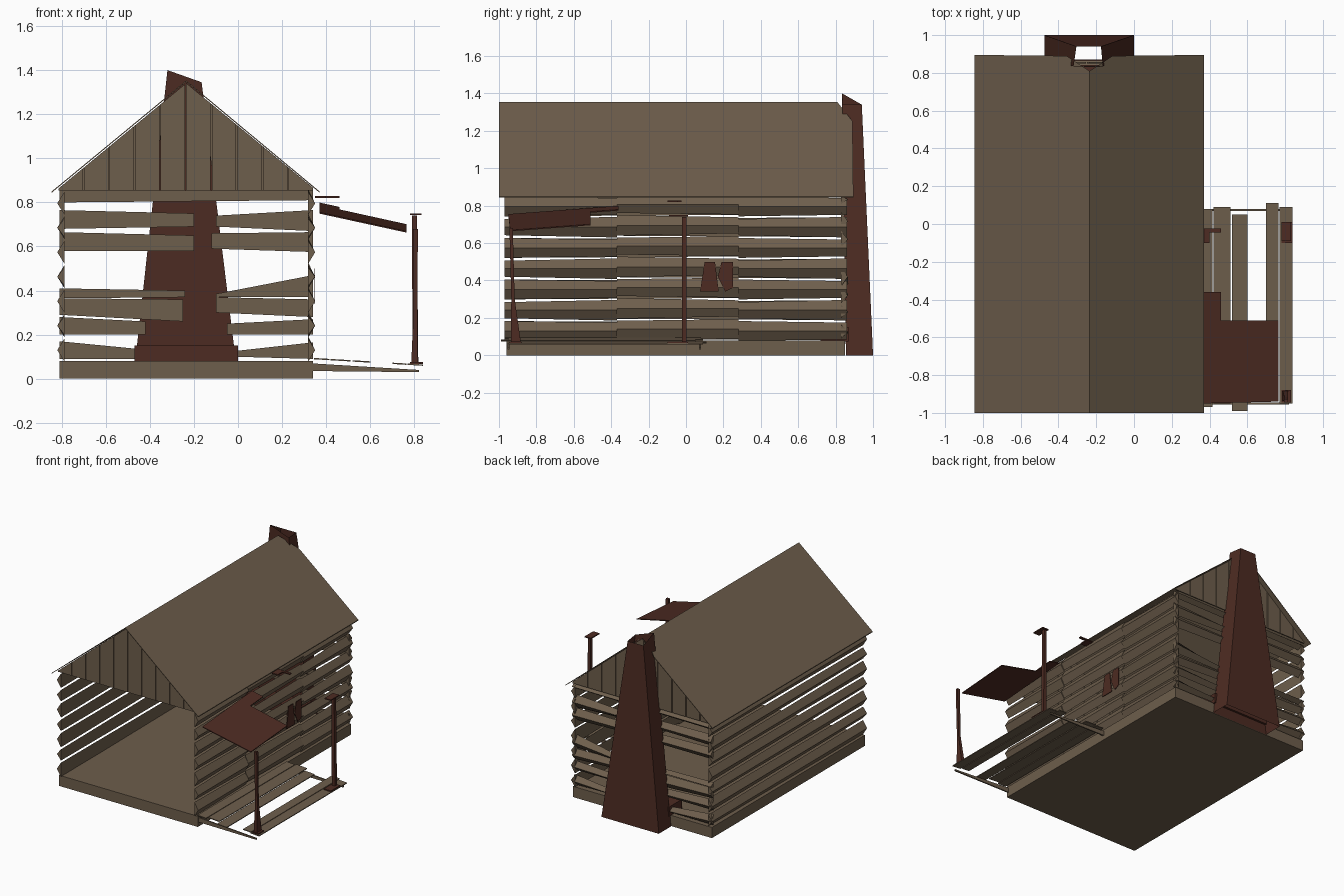
import bpy, bmesh
from mathutils import Vector

if "Cube" in bpy.data.objects:
    bpy.data.objects.remove(bpy.data.objects["Cube"])


def material(name, rgb):
    m = bpy.data.materials.new(name)
    m.diffuse_color = (*rgb, 1)
    m.use_nodes = True
    m.node_tree.nodes["Principled BSDF"].inputs["Base Color"].default_value = m.diffuse_color
    return m


WOOD = material("weathered wood", (0.155, 0.112, 0.072))
RED = material("dark red brown", (0.074, 0.024, 0.016))


def loft(bm, rings, caps=True):
    """Join matching rings into a solid, closed at the ends if caps is set."""
    vs = [[bm.verts.new(p) for p in r] for r in rings]
    if caps:
        bm.faces.new(vs[0][::-1])
        bm.faces.new(vs[-1])
    for a, b in zip(vs, vs[1:]):
        for i in range(len(a)):
            j = (i + 1) % len(a)
            bm.faces.new((a[i], a[j], b[j], b[i]))


def extrude(bm, pts, offset):
    """Closed prism from a flat polygon pushed along offset."""
    loft(bm, [pts, [Vector(p) + Vector(offset) for p in pts]])


def box(bm, x0, x1, y0, y1, z0, z1):
    extrude(bm, [(x0, y0, z0), (x1, y0, z0), (x1, y1, z0), (x0, y1, z0)], (0, 0, z1 - z0))


def ring(x, y, rx, ry, z):
    return [(x - rx, y - ry, z), (x + rx, y - ry, z), (x + rx, y + ry, z), (x - rx, y + ry, z)]


def finish(name, bm, mat):
    bmesh.ops.recalc_face_normals(bm, faces=bm.faces)
    me = bpy.data.meshes.new(name)
    bm.to_mesh(me)
    bm.free()
    me.materials.append(mat)
    ob = bpy.data.objects.new(name, me)
    bpy.context.collection.objects.link(ob)
    return ob


RIDGE_X, RIDGE_Z, EAVE_Z = -0.235, 1.353, 0.85

# Foundation slab
bm = bmesh.new()
box(bm, -0.81, 0.34, -0.96, 0.85, 0, 0.08)
finish("floor_slab", bm, WOOD)

# Side walls: three-sided logs with the ridge facing out, alternately tapered
LOGS = [0.13 + 0.111 * i for i in range(7)]


def side_log(bm, xin, xout, y0, y1, z, h0, h1):
    loft(bm, [[(xin, y, z - h), (xout, y, z), (xin, y, z + h)] for y, h in ((y0, h0), (y1, h1))])


bm = bmesh.new()
for i, z in enumerate(LOGS):
    h = (0.042, 0.053) if i % 2 else (0.053, 0.042)
    side_log(bm, -0.787, -0.82, -0.97, 0.86, z, *h)
finish("left_wall_logs", bm, WOOD)

bm = bmesh.new()
for i, z in enumerate(LOGS):
    h = (0.043, 0.055) if i % 2 else (0.053, 0.045)
    side_log(bm, 0.318, 0.35, -0.97, -0.37, z, *h)
    side_log(bm, 0.318, 0.345, -0.37, 0.28, z + 0.01, *h[::-1])
    side_log(bm, 0.318, 0.35, 0.28, 0.86, z, *h)
finish("right_wall_logs", bm, WOOD)

# Back wall: tapered logs ending at the chimney (x, low, high at each end)
BACK = [(-0.81, .09, .17, -0.45, .09, .135), (-0.81, .20, .28, -0.42, .20, .26),
        (-0.81, .29, .365, -0.25, .26, .36), (-0.81, .365, .41, -0.24, .37, .40),
        (-0.81, .58, .665, -0.20, .58, .65), (-0.81, .68, .765, -0.20, .69, .75),
        (0.34, .09, .165, -0.02, .10, .125), (0.34, .20, .27, -0.05, .20, .25),
        (0.34, .28, .36, -0.10, .30, .37), (0.34, .37, .47, -0.10, .37, .385),
        (0.34, .575, .665, -0.12, .59, .66), (0.34, .67, .765, -0.10, .69, .74),
        (-0.81, .80, .855, 0.34, .81, .855)]
bm = bmesh.new()
for x0, a0, b0, x1, a1, b1 in BACK:
    loft(bm, [[(x, 0.83, a), (x, 0.865, (a + b) / 2), (x, 0.83, b)]
              for x, a, b in ((x0, a0, b0), (x1, a1, b1))])
finish("back_wall_logs", bm, WOOD)


# Gables: upright boards trimmed to the roof slope
def slope(x):
    return RIDGE_Z - 0.012 - abs(x - RIDGE_X) * 0.825


for name, y, shift in (("front_gable", -0.965, 0), ("back_gable", 0.85, -0.015)):
    bm = bmesh.new()
    for i in range(10):
        x0 = -0.815 + 0.116 * i + (shift if i else 0)
        x1 = -0.815 + 0.116 * (i + 1) + (shift if i < 9 else 0) - 0.005
        pts = [(x0, y, 0.855), (x1, y, 0.855), (x1, y, slope(x1))]
        if x0 < RIDGE_X < x1:
            pts.append((RIDGE_X, y, slope(RIDGE_X)))
        pts.append((x0, y, slope(x0)))
        extrude(bm, pts, (0, 0.008, 0))
    finish(name, bm, WOOD)

# Roof slopes, notched at the back of the ridge for the chimney
for name, ex in (("left_roof", -0.845), ("right_roof", 0.37)):
    nx = RIDGE_X + (ex - RIDGE_X) * 0.2
    nz = RIDGE_Z + (EAVE_Z - RIDGE_Z) * 0.2
    bm = bmesh.new()
    extrude(bm, [(ex, -1, EAVE_Z), (RIDGE_X, -1, RIDGE_Z), (RIDGE_X, 0.81, RIDGE_Z),
                 (nx, 0.89, nz), (ex, 0.895, EAVE_Z)], (0, 0, -0.006))
    finish(name, bm, WOOD)

# Chimney: hollow tapered stack with a slanting broken top, and a hearth inside
bm = bmesh.new()
loft(bm, [
    [(-0.475, 0.855, 0.0), (0.0, 0.855, 0.0), (0.0, 1.0, 0.0), (-0.475, 1.0, 0.0)],
    [(-0.32, 0.835, 1.40), (-0.165, 0.835, 1.345), (-0.175, 0.94, 1.34), (-0.305, 0.94, 1.34)]], caps=False)
finish("chimney", bm, RED)
bm = bmesh.new()
box(bm, -0.47, 0.0, 0.72, 0.87, 0.075, 0.15)
finish("hearth", bm, RED)

# Porch deck: loose boards sloping away from the house
bm = bmesh.new()
for x0, x1, y0, y1 in ((0.345, 0.415, -0.97, 0.08), (0.42, 0.51, -0.95, 0.09), (0.52, 0.60, -0.99, 0.05),
                       (0.70, 0.765, -0.94, 0.11), (0.77, 0.84, -0.95, 0.09)):
    za, zb = 0.115 - 0.06 * x0, 0.115 - 0.06 * x1
    extrude(bm, [(x0, y0, za), (x1, y0, zb), (x1, y1, zb), (x0, y1, za)], (0, 0, -0.006))
finish("porch_boards", bm, WOOD)

# Porch joists at both ends
bm = bmesh.new()
for y in (-0.955, 0.07):
    extrude(bm, [(0.33, y, 0.035), (0.82, y, 0.03), (0.82, y, 0.04), (0.33, y, 0.07)], (0, 0.01, 0))
finish("porch_joists", bm, WOOD)

# Porch posts with foot and cap
bm = bmesh.new()
loft(bm, [ring(0.805, -0.01, 0.013, 0.012, 0.07), ring(0.80, -0.01, 0.011, 0.012, 0.74)])
box(bm, 0.78, 0.84, -0.10, 0.01, 0.067, 0.075)
box(bm, 0.78, 0.832, -0.09, 0.01, 0.742, 0.75)
finish("rear_porch_post", bm, RED)
bm = bmesh.new()
loft(bm, [ring(0.80, -0.91, 0.014, 0.027, 0.07), ring(0.805, -0.925, 0.009, 0.009, 0.3),
          ring(0.805, -0.935, 0.011, 0.009, 0.68)])
box(bm, 0.78, 0.83, -0.945, -0.88, 0.067, 0.075)
finish("front_porch_post", bm, RED)


# Broken porch roof
def awning_z(x, y):
    return 0.755 - 0.22 * (x - 0.37) + 0.075 * (y + 0.95)


bm = bmesh.new()
outline = [(0.37, -0.95), (0.765, -0.94), (0.765, -0.51), (0.46, -0.51), (0.46, -0.36), (0.37, -0.36)]
extrude(bm, [(x, y, awning_z(x, y)) for x, y in outline], (0, 0, -0.006))
finish("porch_roof", bm, RED)

# Rafter stub left on the wall
bm = bmesh.new()
box(bm, 0.35, 0.46, -0.045, -0.025, 0.82, 0.828)
box(bm, 0.35, 0.40, -0.10, -0.045, 0.82, 0.828)
finish("rafter_stub", bm, RED)

# Broken window shutters on the right wall
X = 0.346
bm = bmesh.new()
extrude(bm, [(X, 0.075, 0.34), (X, 0.175, 0.34), (X, 0.155, 0.50), (X, 0.10, 0.50)], (0.004, 0, 0))
extrude(bm, [(X, 0.17, 0.42), (X, 0.21, 0.34), (X, 0.25, 0.36), (X, 0.25, 0.50), (X, 0.19, 0.50)], (0.004, 0, 0))
finish("window_shutters", bm, RED)
